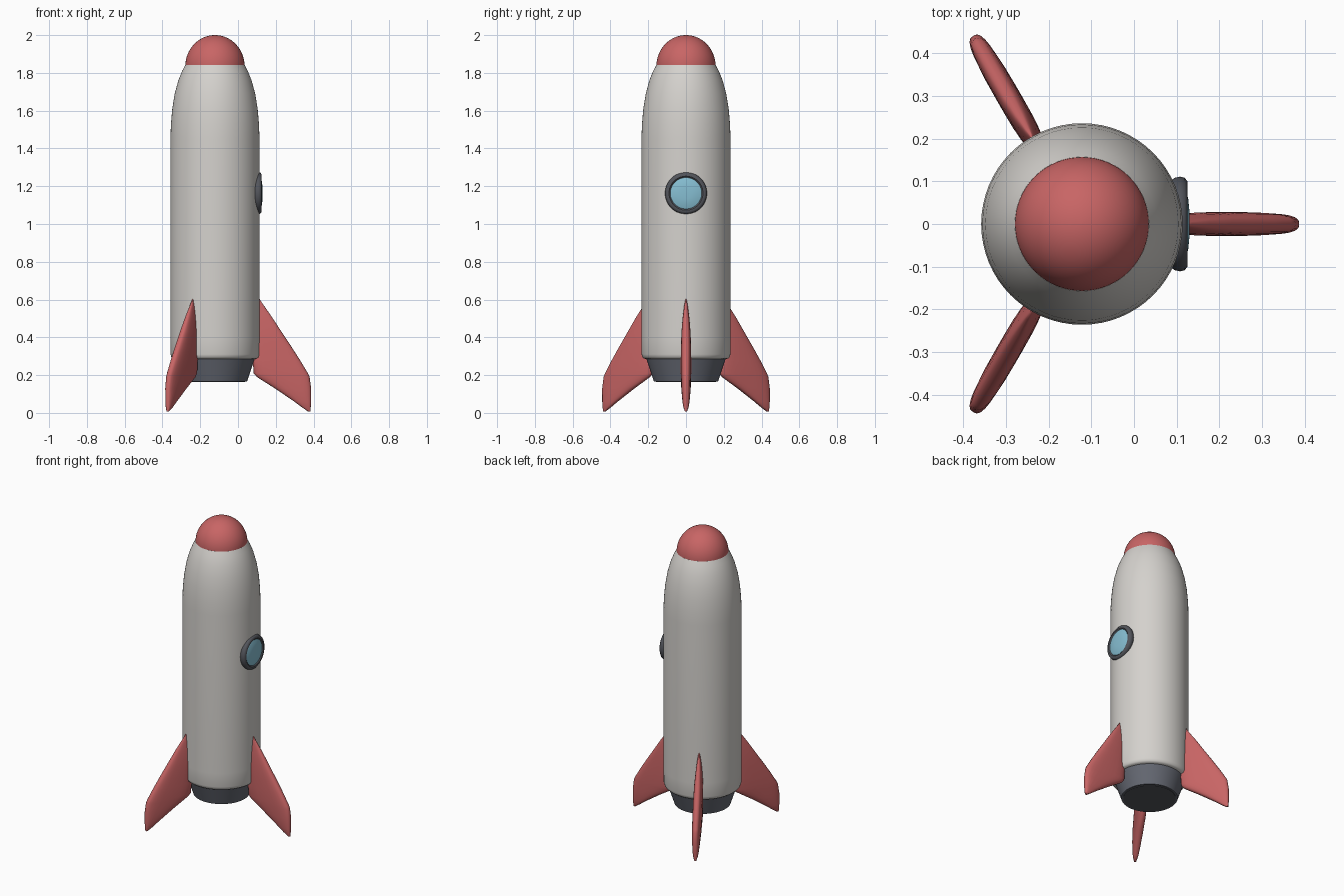
import bpy, bmesh, math
from mathutils import Matrix

if "Cube" in bpy.data.objects:
    bpy.data.objects.remove(bpy.data.objects["Cube"])

AXIS_X = -0.122  # the hull axis sits off centre
TO_AXIS = Matrix.Translation((AXIS_X, 0, 0))


def material(name, r, g, b):
    m = bpy.data.materials.new(name)
    m.use_nodes = True
    m.diffuse_color = (r, g, b, 1)
    m.node_tree.nodes["Principled BSDF"].inputs["Base Color"].default_value = (r, g, b, 1)
    return m


WHITE = material("hull_white", 0.66, 0.64, 0.61)
RED = material("fin_red", 0.58, 0.13, 0.13)
STEEL = material("nozzle_grey", 0.13, 0.14, 0.17)
DARK = material("rim_dark_grey", 0.085, 0.09, 0.105)
BLUE = material("glass_blue", 0.24, 0.52, 0.65)


def loft(name, rings, mat, matrix, angle=40):
    """Skin a stack of closed rings of points and cap both ends."""
    bm = bmesh.new()
    loops = [[bm.verts.new(p) for p in ring] for ring in rings]
    n = len(loops[0])
    for low, high in zip(loops, loops[1:]):
        for i in range(n):
            j = (i + 1) % n
            bm.faces.new((low[i], low[j], high[j], high[i]))
    bm.faces.new(loops[0][::-1])
    bm.faces.new(loops[-1])
    bmesh.ops.recalc_face_normals(bm, faces=bm.faces)
    me = bpy.data.meshes.new(name)
    bm.to_mesh(me)
    bm.free()
    me.materials.append(mat)
    ob = bpy.data.objects.new(name, me)
    bpy.context.collection.objects.link(ob)
    ob.matrix_world = matrix
    bpy.ops.object.select_all(action="DESELECT")
    ob.select_set(True)
    bpy.context.view_layer.objects.active = ob
    bpy.ops.object.shade_smooth_by_angle(angle=math.radians(angle))
    return ob


def lathe(name, profile, mat, matrix=TO_AXIS, sides=64):
    turns = [math.tau * i / sides for i in range(sides)]
    rings = [[(r * math.cos(a), r * math.sin(a), z) for a in turns] for r, z in profile]
    return loft(name, rings, mat, matrix)


# Hull, nose cap and engine nozzle
lathe("hull", [(0.2, 0.285), (0.222, 0.287), (0.231, 0.295), (0.235, 0.31), (0.236, 0.4),
               (0.236, 1.45), (0.233, 1.53), (0.226, 1.61), (0.213, 1.69),
               (0.194, 1.76), (0.174, 1.81), (0.157, 1.842)], WHITE)
NOSE_BASE, NOSE_TOP = 1.835, 2.0
nose = [(0.157 * math.cos(t), NOSE_BASE + (NOSE_TOP - NOSE_BASE) * math.sin(t))
        for t in [math.pi / 2 * i / 16 for i in range(16)]]
lathe("nose_cap", nose + [(0.002, NOSE_TOP)], RED)
lathe("nozzle", [(0.17, 0.167), (0.211, 0.29)], STEEL)
lathe("nozzle_opening", [(0.158, 0.164), (0.158, 0.168)], DARK)

# Porthole facing +x
facing_x = Matrix.Translation((0, 0, 1.163)) @ Matrix.Rotation(math.pi / 2, 4, "Y")
lathe("porthole_rim", [(0.098, 0.08), (0.108, 0.095), (0.111, 0.108), (0.108, 0.119),
                       (0.1, 0.125), (0.09, 0.125), (0.082, 0.118)], DARK, facing_x)
lathe("porthole_glass", [(0.083, 0.112), (0.083, 0.12), (0.06, 0.127), (0.03, 0.13)],
      BLUE, facing_x)


def fin_ring(z, inner, outer, half, sides=24):
    """Rounded, blade-like slice of a fin."""
    mid, reach = (inner + outer) / 2, (outer - inner) / 2
    ring = []
    for i in range(sides):
        c, s = math.cos(math.tau * i / sides), math.sin(math.tau * i / sides)
        ring.append((mid + reach * math.copysign(abs(c) ** 0.7, c),
                     half * math.copysign(abs(s) ** 0.7, s), z))
    return ring


# Fins: height, inner radius, outer radius, half thickness
fin_slices = [(0.008, 0.492, 0.506, 0.006), (0.03, 0.46, 0.507, 0.014),
              (0.06, 0.42, 0.509, 0.019), (0.13, 0.317, 0.509, 0.025),
              (0.19, 0.222, 0.501, 0.027), (0.21, 0.205, 0.492, 0.028),
              (0.28, 0.2, 0.45, 0.028), (0.35, 0.2, 0.405, 0.027),
              (0.43, 0.2, 0.352, 0.024), (0.51, 0.2, 0.3, 0.017),
              (0.57, 0.2, 0.258, 0.009), (0.605, 0.2, 0.235, 0.003)]
rings = [fin_ring(*s) for s in fin_slices]
for k, name in enumerate(("left_fin", "back_fin", "front_fin")):
    loft(name, rings, RED, TO_AXIS @ Matrix.Rotation(math.tau * k / 3, 4, "Z"), 60)
